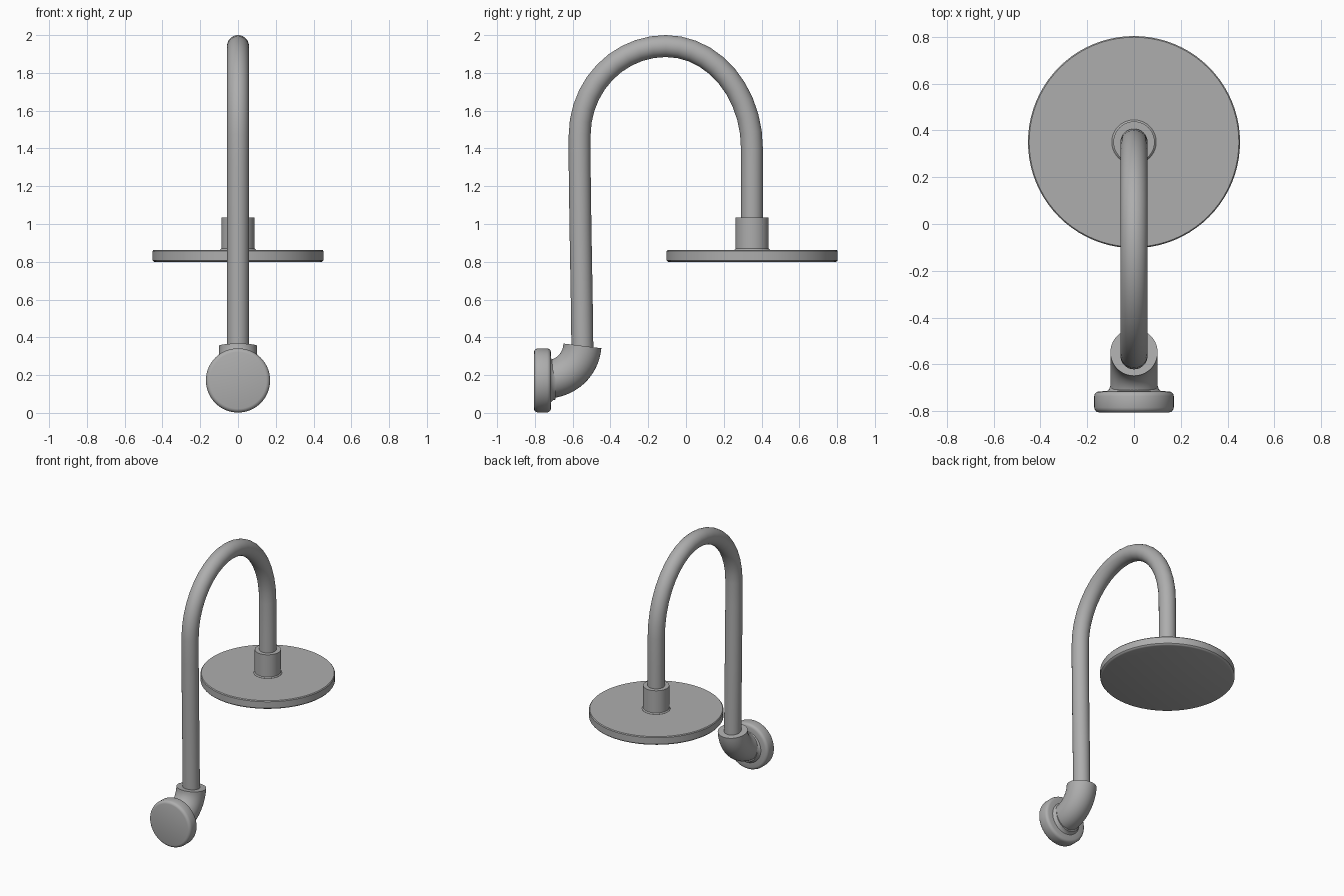
import bpy, bmesh, math
from mathutils import Vector, Matrix

if "Cube" in bpy.data.objects:
    bpy.data.objects.remove(bpy.data.objects["Cube"])

metal = bpy.data.materials.new("brushed grey metal")
metal.diffuse_color = (0.42, 0.42, 0.42, 1)
metal.use_nodes = True
metal.node_tree.nodes["Principled BSDF"].inputs["Base Color"].default_value = metal.diffuse_color


def finish(name, bm):
    bmesh.ops.recalc_face_normals(bm, faces=bm.faces[:])
    me = bpy.data.meshes.new(name)
    bm.to_mesh(me)
    bm.free()
    for p in me.polygons:
        p.use_smooth = True
    me.set_sharp_from_angle(angle=math.radians(35))
    me.materials.append(metal)
    ob = bpy.data.objects.new(name, me)
    bpy.context.collection.objects.link(ob)
    return ob


def skin(name, rings):
    """Join rings of points into a closed tube with flat end caps."""
    bm = bmesh.new()
    loops = [[bm.verts.new(p) for p in r] for r in rings]
    n = len(loops[0])
    for a, b in zip(loops, loops[1:]):
        for i in range(n):
            j = (i + 1) % n
            bm.faces.new((a[i], a[j], b[j], b[i]))
    bm.faces.new(loops[0])
    bm.faces.new(loops[-1])
    return finish(name, bm)


def lathe(name, profile, matrix, n=64):
    """Turn (radius, height) points around the local z axis."""
    ang = [2 * math.pi * i / n for i in range(n)]
    return skin(name, [[matrix @ Vector((r * math.cos(a), r * math.sin(a), h)) for a in ang]
                       for r, h in profile])


def sweep(name, path, radius, n=32):
    """Sweep a circle along a (y, z) path in the x = 0 plane."""
    pts = [Vector((0, y, z)) for y, z in path]
    rings = []
    for i, p in enumerate(pts):
        t = (pts[min(i + 1, len(pts) - 1)] - pts[max(i - 1, 0)]).normalized()
        side = Vector((0, t.z, -t.y))
        rings.append([p + radius * (math.cos(a) * Vector((1, 0, 0)) + math.sin(a) * side)
                      for a in (2 * math.pi * k / n for k in range(n))])
    return skin(name, rings)


def arc(cy, cz, ry, rz, a0, a1, steps):
    out = []
    for i in range(steps + 1):
        a = math.radians(a0 + (a1 - a0) * i / steps)
        out.append((cy + ry * math.cos(a), cz + rz * math.sin(a)))
    return out


# Gooseneck pipe: leaning riser, arch, drop to the shower head
path = [(-0.548, 0.30), (-0.552, 0.60), (-0.559, 1.0), (-0.563, 1.3)]
path += arc(-0.107, 1.47, 0.456, 0.472, 180, 90, 10)
path += arc(-0.107, 1.40, 0.456, 0.542, 90, 0, 10)[1:]
path += [(0.35, 1.2), (0.35, 0.95)]
sweep("gooseneck_pipe", path, 0.058)

# Elbow fitting from the wall flange up to the pipe
sweep("elbow", [(-0.77, 0.178)] + arc(-0.738, 0.368, 0.19, 0.19, -90, -4, 14), 0.101, 40)

# Wall flange with rounded rims and a small fillet to the elbow, facing -y
to_y = Matrix.Translation((0, 0, 0.172)) @ Matrix.Rotation(math.radians(-90), 4, 'X')
lathe("wall_flange", [(0.15, -0.805), (0.160, -0.802), (0.167, -0.794), (0.170, -0.784),
                      (0.170, -0.735), (0.167, -0.725), (0.160, -0.718), (0.150, -0.715),
                      (0.116, -0.714), (0.106, -0.706), (0.101, -0.69)], to_y)

# Shower head disc and its collar
head = Matrix.Translation((0, 0.35, 0))
lathe("shower_head", [(0.438, 0.798), (0.447, 0.801), (0.453, 0.808), (0.453, 0.856),
                      (0.448, 0.862)], head, 80)
lathe("head_collar", [(0.095, 0.85), (0.095, 0.863), (0.088, 0.870), (0.088, 1.035)], head, 40)
